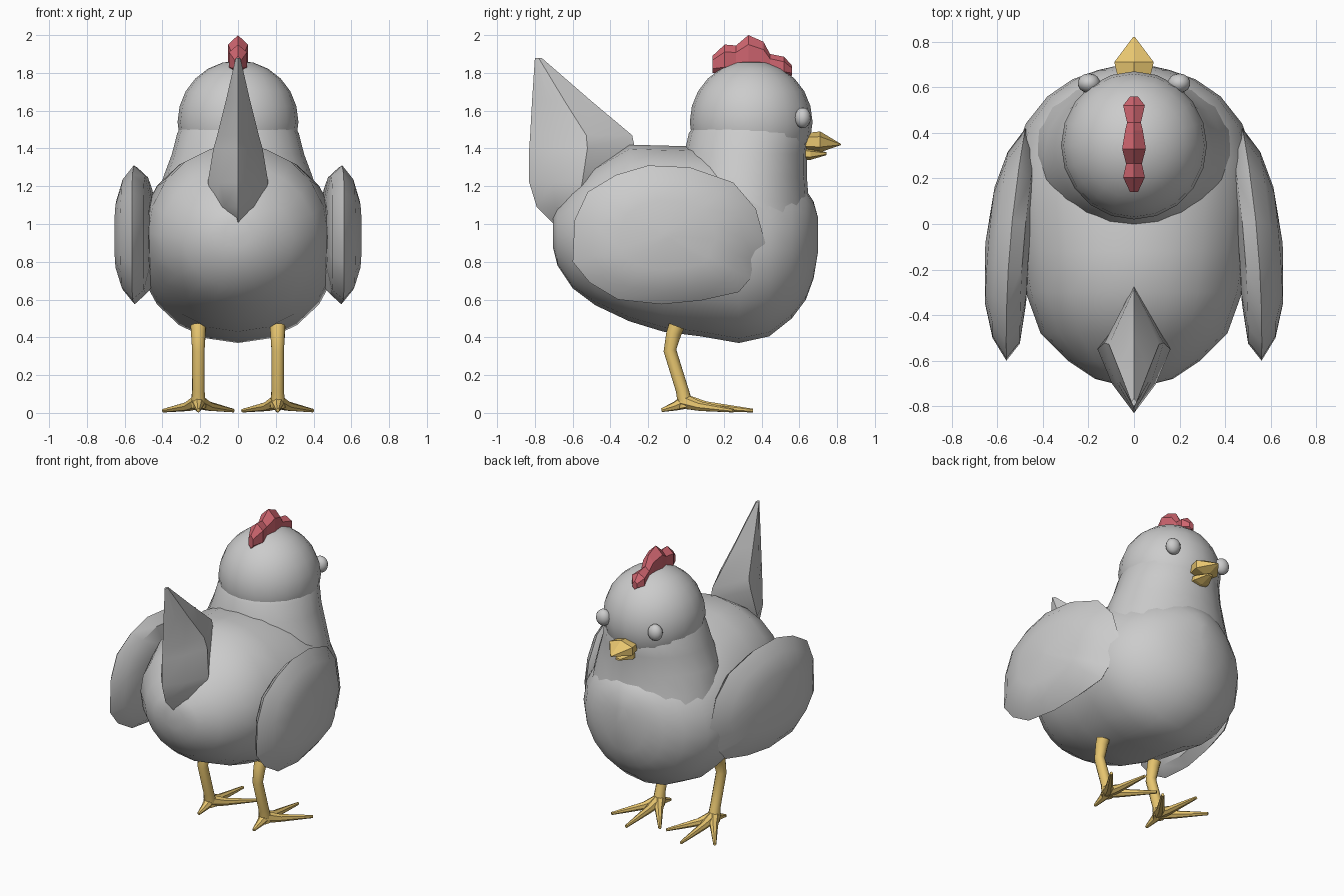
import bpy, bmesh, math
from mathutils import Vector

if "Cube" in bpy.data.objects:
    bpy.data.objects.remove(bpy.data.objects["Cube"])


def material(name, rgb):
    m = bpy.data.materials.new(name)
    m.diffuse_color = (*rgb, 1)
    m.use_nodes = True
    m.node_tree.nodes["Principled BSDF"].inputs["Base Color"].default_value = m.diffuse_color
    return m


YELLOW = material("yellow", (0.80, 0.56, 0.16))
RED = material("red", (0.62, 0.13, 0.16))


def finish(name, bm, mat=None, angle=35):
    bmesh.ops.remove_doubles(bm, verts=bm.verts, dist=1e-5)
    bmesh.ops.recalc_face_normals(bm, faces=bm.faces)
    me = bpy.data.meshes.new(name)
    bm.to_mesh(me)
    bm.free()
    ob = bpy.data.objects.new(name, me)
    bpy.context.collection.objects.link(ob)
    if mat:
        me.materials.append(mat)
    if angle:
        bpy.ops.object.select_all(action='DESELECT')
        ob.select_set(True)
        bpy.context.view_layer.objects.active = ob
        bpy.ops.object.shade_smooth_by_angle(angle=math.radians(angle))
    return ob


def add_loft(bm, rings):
    loops = [[bm.verts.new(p) for p in r] for r in rings]
    for a, b in zip(loops, loops[1:]):
        n = len(a)
        for i in range(n):
            j = (i + 1) % n
            bm.faces.new((a[i], a[j], b[j], b[i]))
    bm.faces.new(loops[0])
    bm.faces.new(loops[-1])


def loft(name, rings, mat=None, angle=35):
    bm = bmesh.new()
    add_loft(bm, rings)
    return finish(name, bm, mat, angle)


def ring_y(y, z0, z1, w, n=20, x=0):
    """Upright elliptical section at depth y."""
    c, h = (z0 + z1) / 2, (z1 - z0) / 2
    return [(x + w * math.sin(t), y, c + h * math.cos(t))
            for t in (2 * math.pi * i / n for i in range(n))]


def ring_z(z, y0, y1, w, n=20):
    """Level elliptical section at height z."""
    c, h = (y0 + y1) / 2, (y1 - y0) / 2
    return [(w * math.sin(t), c + h * math.cos(t), z)
            for t in (2 * math.pi * i / n for i in range(n))]


def add_tube(bm, pts, radii, n=8):
    pts = [Vector(p) for p in pts]
    rings = []
    for i, p in enumerate(pts):
        d = (pts[min(i + 1, len(pts) - 1)] - pts[max(i - 1, 0)]).normalized()
        u = d.cross(Vector((0.96, 0.0, 0.28))).normalized()
        v = d.cross(u)
        rings.append([p + radii[i] * (math.cos(t) * u + math.sin(t) * v)
                      for t in (2 * math.pi * k / n for k in range(n))])
    add_loft(bm, rings)


# Plump body: depth, bottom, top, half width
loft("body", [ring_y(*s) for s in (
    (-0.705, 0.88, 1.03, 0.07), (-0.68, 0.78, 1.09, 0.17), (-0.60, 0.66, 1.19, 0.29),
    (-0.48, 0.57, 1.31, 0.41), (-0.30, 0.485, 1.42, 0.475), (-0.12, 0.43, 1.415, 0.505),
    (0.08, 0.405, 1.41, 0.53), (0.28, 0.37, 1.36, 0.53), (0.44, 0.405, 1.30, 0.475),
    (0.56, 0.50, 1.24, 0.38), (0.635, 0.60, 1.18, 0.27), (0.675, 0.71, 1.12, 0.16),
    (0.70, 0.86, 1.03, 0.05))])

# Neck rising out of the chest
loft("neck", [ring_z(*s) for s in (
    (0.95, -0.05, 0.68, 0.46), (1.12, -0.05, 0.65, 0.43), (1.25, -0.04, 0.64, 0.395),
    (1.37, -0.01, 0.64, 0.35), (1.48, 0.015, 0.65, 0.322), (1.52, 0.04, 0.63, 0.30))])

# Head
bm = bmesh.new()
bmesh.ops.create_uvsphere(bm, u_segments=20, v_segments=12, radius=1)
for v in bm.verts:
    v.co = Vector((v.co.x * 0.32, v.co.y * 0.325 + 0.345, v.co.z * 0.325 + 1.54))
finish("head", bm)

# Eyes
for side, sx in (("left", -1), ("right", 1)):
    bm = bmesh.new()
    bmesh.ops.create_uvsphere(bm, u_segments=14, v_segments=8, radius=1)
    for v in bm.verts:
        v.co = Vector((v.co.x * 0.05 + sx * 0.198, v.co.y * 0.043 + 0.618,
                       v.co.z * 0.055 + 1.562))
    finish("eye_" + side, bm)

# Beak, upper and lower halves
loft("beak_upper", [ring_y(*s, n=6) for s in (
    (0.62, 1.39, 1.48, 0.075), (0.71, 1.38, 1.49, 0.10), (0.82, 1.418, 1.424, 0.005))],
    YELLOW, 0)
loft("beak_lower", [ring_y(*s, n=6) for s in (
    (0.60, 1.34, 1.41, 0.06), (0.66, 1.34, 1.40, 0.065), (0.745, 1.365, 1.38, 0.02))],
    YELLOW, 0)

# Lumpy comb along the crown
loft("comb", [ring_y(*s, n=6) for s in (
    (0.14, 1.80, 1.89, 0.02), (0.205, 1.79, 1.95, 0.055), (0.265, 1.80, 1.945, 0.04),
    (0.33, 1.80, 2.00, 0.06), (0.41, 1.80, 1.965, 0.045), (0.445, 1.80, 1.90, 0.035),
    (0.52, 1.78, 1.885, 0.055), (0.56, 1.785, 1.84, 0.02))], RED, 0)


# Upright wedge tail with sharp fore and aft edges
def tail_ring(z, back, front, w):
    m = back + 0.55 * (front - back)
    q = back + 0.25 * (front - back)
    return [(0, back, z), (w * 0.6, q, z), (w, m, z), (0, front, z),
            (-w, m, z), (-w * 0.6, q, z)]


loft("tail", [tail_ring(*s) for s in (
    (1.0, -0.70, -0.50, 0.02), (1.09, -0.79, -0.40, 0.12), (1.22, -0.83, -0.32, 0.16),
    (1.40, -0.83, -0.27, 0.13), (1.47, -0.825, -0.285, 0.11), (1.65, -0.815, -0.50, 0.065),
    (1.88, -0.80, -0.765, 0.012))], None, 30)

# Folded wings: outline (depth, height) lofted as a lens
OUTLINE = [(-0.60, 0.80), (-0.59, 1.02), (-0.52, 1.17), (-0.37, 1.26), (-0.20, 1.31),
           (0.02, 1.30), (0.25, 1.22), (0.37, 1.08), (0.42, 0.90), (0.36, 0.81),
           (0.34, 0.71), (0.28, 0.64), (0.08, 0.595), (-0.13, 0.575), (-0.36, 0.60),
           (-0.51, 0.69)]


def wing_ring(sx, scale, dx):
    pts = []
    for y, z in OUTLINE:
        y, z = -0.10 + scale * (y + 0.10), 0.94 + scale * (z - 0.94)
        k = y + 0.10
        pts.append((sx * (0.545 - 0.08 * k - 0.1 * k * k + dx), y, z))
    return pts


for side, sx in (("left", -1), ("right", 1)):
    loft("wing_" + side, [wing_ring(sx, s, d) for s, d in (
        (0.05, 0.108), (0.5, 0.095), (0.8, 0.06), (1.0, 0.0), (0.85, -0.06),
        (0.5, -0.085), (0.05, -0.09))], None, 35)

# Legs with three front toes and one hind toe
for side, sx in (("left", -1), ("right", 1)):
    x = sx * 0.21
    bm = bmesh.new()
    add_tube(bm, [(x, -0.05, 0.46), (x, -0.065, 0.42), (x, -0.085, 0.33), (x, -0.02, 0.12),
                  (x, 0.0, 0.03)], [0.042, 0.04, 0.034, 0.034, 0.042], 10)
    for dx, y in ((-0.185, 0.25), (0, 0.355), (0.185, 0.25)):
        add_tube(bm, [(x, -0.01, 0.06), (x + dx * 0.3, y * 0.3, 0.035),
                      (x + dx, y, 0.012)], [0.04, 0.026, 0.010], 7)
    add_tube(bm, [(x, 0.0, 0.06), (x, -0.06, 0.035), (x, -0.13, 0.014)],
             [0.04, 0.024, 0.010], 7)
    finish("leg_" + side, bm, YELLOW, 40)
